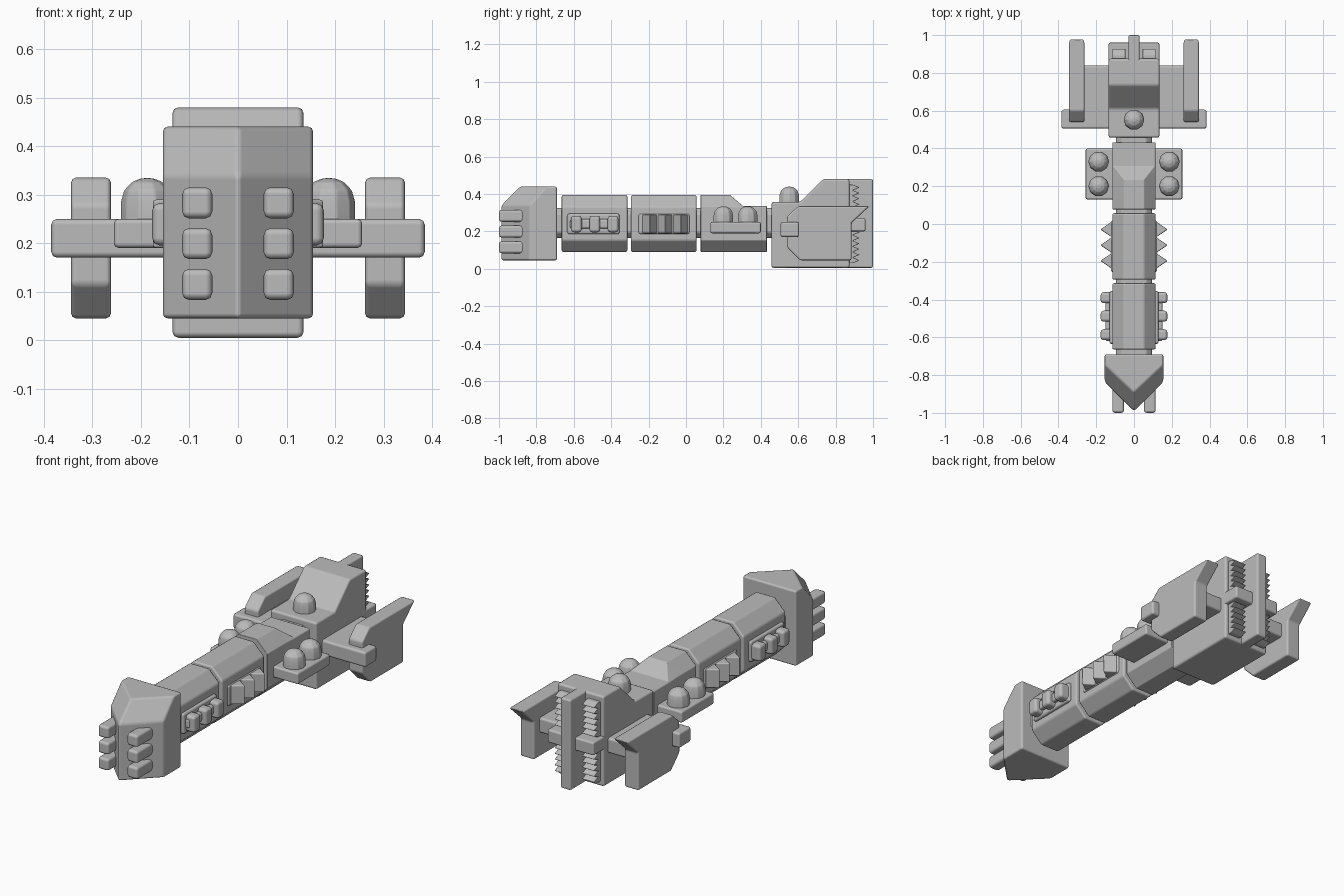
import bpy, bmesh, math

cube = bpy.data.objects.get("Cube")
if cube:
    bpy.data.objects.remove(cube, do_unlink=True)

grey = bpy.data.materials.new("hull_grey")
grey.use_nodes = True
grey.diffuse_color = (0.5, 0.5, 0.5, 1)
grey.node_tree.nodes["Principled BSDF"].inputs["Base Color"].default_value = (0.5, 0.5, 0.5, 1)


def loft(name, rings, bevel=0.01, mirror=False):
    """Skin a list of equal-length point rings, cap the ends, bevel the edges."""
    bm = bmesh.new()
    loops = [[bm.verts.new(p) for p in ring] for ring in rings]
    n = len(loops[0])
    for a, b in zip(loops, loops[1:]):
        for i in range(n):
            j = (i + 1) % n
            bm.faces.new((a[i], a[j], b[j], b[i]))
    bm.faces.new(loops[0])
    bm.faces.new(loops[-1])
    bmesh.ops.recalc_face_normals(bm, faces=bm.faces)
    for f in bm.faces:
        f.smooth = True
    mesh = bpy.data.meshes.new(name)
    bm.to_mesh(mesh)
    bm.free()
    mesh.materials.append(grey)
    ob = bpy.data.objects.new(name, mesh)
    bpy.context.collection.objects.link(ob)
    mod = ob.modifiers.new("bevel", "BEVEL")
    mod.width = bevel
    mod.segments = 2
    mod.limit_method = "ANGLE"
    mod.angle_limit = math.radians(20)
    mod.harden_normals = True
    if mirror:
        m = ob.modifiers.new("mirror", "MIRROR")
        m.use_mirror_merge = False
    return ob


def box(name, x, y, z, bevel=0.01, mirror=False):
    base = [(x[0], y[0]), (x[1], y[0]), (x[1], y[1]), (x[0], y[1])]
    return loft(name, [[(*p, h) for p in base] for h in z], bevel, mirror)


def side_profile(name, points, x, bevel=0.01, mirror=False):
    """Extrude a (y, z) outline across x."""
    return loft(name, [[(h, *p) for p in points] for h in x], bevel, mirror)


def section(y, w=0.115, low=0.09, high=0.395, cut=0.062, top_x=None):
    """Chamfered hull cross-section at y."""
    t = w - cut if top_x is None else top_x
    shoulder = min(high - 0.005, 0.395 - cut) if top_x else high - cut
    half = [(w - cut, low), (w, low + cut), (w, shoulder), (t, high)]
    pts = half + [(-x, z) for x, z in reversed(half)]
    return [(x, y, z) for x, z in pts]


def dome(name, x, y, z, r, height, mirror=False):
    sides, rings = 10, []
    levels = [(r, -0.02), (r, height - r * 0.9)]
    levels += [(r * math.cos(a), height - r * 0.9 * (1 - math.sin(a))) for a in (0.5, 0.95, 1.35)]
    for rad, h in levels:
        rings.append([(x + rad * math.cos(2 * math.pi * i / sides),
                       y + rad * math.sin(2 * math.pi * i / sides), z + h) for i in range(sides)])
    return loft(name, rings, 0.005, mirror)


# Wedge prow with sloping upper front
def wedge(shoulder, tip, z):
    return [(-0.155, -0.69, z), (-0.155, shoulder, z), (0, tip, z), (0.155, shoulder, z), (0.155, -0.69, z)]

loft("prow", [wedge(-0.835, -0.99, 0.045), wedge(-0.835, -0.99, 0.34), wedge(-0.745, -0.89, 0.44)])
for i in range(3):
    z = 0.083 + 0.084 * i
    box(f"prow_gun_{i}", (0.053, 0.115), (-1.0, -0.82), (z, z + 0.064), 0.014, True)

# Hull modules joined by a narrower spine
loft("spine", [section(y, 0.095, 0.165, 0.325, 0.03) for y in (-0.72, 0.5)])
for name, y in (("front_hull", -0.665), ("middle_hull", -0.295)):
    loft(name, [section(y), section(y + 0.352)])
loft("rear_hull", [section(0.078), section(0.235),
                   section(0.305, high=0.335, top_x=0.108),
                   section(0.432, high=0.335, top_x=0.108)])

# Broadside batteries on the front hull
box("gun_mount", (0.09, 0.13), (-0.635, -0.355), (0.185, 0.295), 0.012, True)
box("gun_bar", (0.11, 0.152), (-0.62, -0.365), (0.215, 0.265), 0.012, True)
for i in range(3):
    y = -0.615 + 0.098 * i
    box(f"broadside_gun_{i}", (0.11, 0.177), (y, y + 0.058), (0.195, 0.283), 0.016, True)

# Pointed fins on the middle hull
box("fin_mount", (0.09, 0.123), (-0.255, 0.02), (0.185, 0.295), 0.012, True)
for i in range(3):
    y = -0.195 + 0.083 * i
    tooth = [(0.105, y - 0.05), (0.178, y), (0.105, y + 0.05)]
    loft(f"side_fin_{i}", [[(*p, z) for p in tooth] for z in (0.19, 0.29)], 0.006, True)

# Turret platforms
box("turret_platform", (0.08, 0.256), (0.13, 0.4), (0.19, 0.25), 0.01, True)
for i, y in enumerate((0.2, 0.33)):
    dome(f"platform_turret_{i}", 0.187, y, 0.25, 0.055, 0.085, True)

# Stern block with raised bridge
side_profile("stern", [(0.457, 0.005), (0.875, 0.005), (0.875, 0.48), (0.735, 0.48),
                       (0.61, 0.357), (0.457, 0.357)], (-0.135, 0.135), 0.012)
dome("bridge_turret", 0, 0.552, 0.357, 0.055, 0.083)

# Engine wall: spine fin, crossbar and serrated vents
box("stern_fin", (-0.03, 0.03), (0.85, 1.0), (0.005, 0.48))
box("stern_crossbar", (-0.135, 0.135), (0.85, 0.96), (0.2, 0.27))
vent = [(0.85, 0.45), (0.85, 0.03)]
for i in range(14):
    z = 0.03 + 0.03 * i
    vent += [(0.893, z), (0.928, z + 0.015)]
vent.append((0.893, 0.45))
side_profile("engine_vents", vent, (0.045, 0.115), 0.003, True)

# Outriggers and swept wing plates
box("outrigger", (0.1, 0.385), (0.505, 0.605), (0.17, 0.25), 0.012, True)
box("wing_root", (0.1, 0.29), (0.505, 0.84), (0.17, 0.25), 0.012, True)
side_profile("wing_plate", [(0.54, 0.115), (0.61, 0.045), (0.885, 0.045), (0.885, 0.245),
                            (0.982, 0.335), (0.6, 0.335), (0.54, 0.28)], (0.262, 0.344), 0.01, True)
